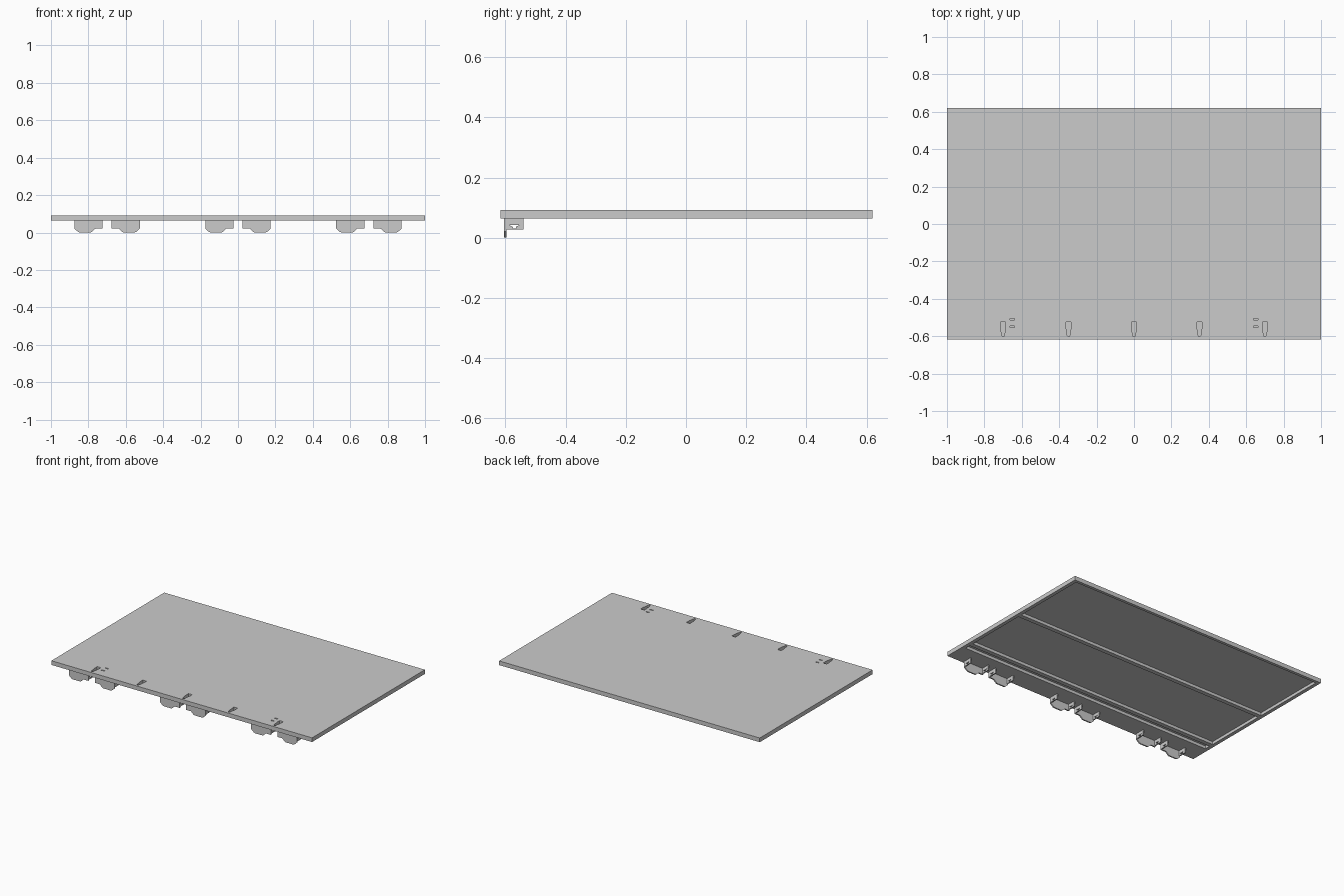
import bpy, bmesh

if "Cube" in bpy.data.objects:
    bpy.data.objects.remove(bpy.data.objects["Cube"])


def add_prism(bm, pts, axis, lo, hi):
    """Extrude a 2D outline between lo and hi along the given axis."""
    def place(p, h):
        return {'x': (h, p[0], p[1]), 'y': (p[0], h, p[1]), 'z': (p[0], p[1], h)}[axis]
    a = [bm.verts.new(place(p, lo)) for p in pts]
    b = [bm.verts.new(place(p, hi)) for p in pts]
    bm.faces.new(a)
    bm.faces.new(b)
    n = len(pts)
    for i in range(n):
        j = (i + 1) % n
        bm.faces.new((a[i], a[j], b[j], b[i]))


def rect(x0, x1, y0, y1):
    return [(x0, y0), (x1, y0), (x1, y1), (x0, y1)]


def make(name, prisms):
    bm = bmesh.new()
    for p in prisms:
        add_prism(bm, *p)
    bmesh.ops.recalc_face_normals(bm, faces=bm.faces)
    me = bpy.data.meshes.new(name)
    bm.to_mesh(me)
    bm.free()
    ob = bpy.data.objects.new(name, me)
    bpy.context.collection.objects.link(ob)
    return ob


def cut(ob, cutter):
    cutter.hide_render = True
    m = ob.modifiers.new("cut", 'BOOLEAN')
    m.operation, m.solver, m.object = 'DIFFERENCE', 'EXACT', cutter
    bpy.context.view_layer.objects.active = ob
    bpy.ops.object.modifier_apply(modifier=m.name)
    bpy.data.objects.remove(cutter)


BOTTOM, TOP = 0.063, 0.092

# Main panel, with keyholes and slits in the top and pockets underneath
panel = make("panel", [(rect(-1, 1, -0.617, 0.62), 'z', BOTTOM, TOP)])

cuts = []
for x in (-0.7, -0.35, 0, 0.35, 0.7):
    keyhole = [(-0.014, -0.523), (-0.014, -0.55), (-0.007, -0.595), (-0.003, -0.602),
               (0.003, -0.602), (0.007, -0.595), (0.014, -0.55), (0.014, -0.523)]
    cuts.append(([(x + px, py) for px, py in keyhole], 'z', TOP - 0.02, TOP + 0.02))
for x in (-0.65, 0.65):
    for y in (-0.51, -0.55):
        cuts.append((rect(x - 0.012, x + 0.012, y - 0.004, y + 0.004),
                     'z', TOP - 0.02, TOP + 0.02))
for y0, y1 in ((-0.47, -0.43), (-0.40, 0.04), (0.07, 0.60)):
    cuts.append((rect(-0.975, 0.975, y0, y1), 'z', BOTTOM - 0.02, BOTTOM + 0.02))
cut(panel, make("panel_cutter", cuts))

# Mounting brackets: stepped front plate with a flange at each end, in mirrored pairs
plate = [(0.025, BOTTOM), (0.025, 0.021), (0.062, 0.021), (0.083, 0.002), (0.09, 0),
         (0.145, 0), (0.155, 0.003), (0.175, 0.021), (0.175, BOTTOM)]
flange = [(-0.598, 0.027), (-0.54, 0.027), (-0.54, BOTTOM), (-0.598, BOTTOM)]
notch = [(-0.587, 0.042), (-0.575, 0.036), (-0.575, 0.031), (-0.565, 0.031),
         (-0.565, 0.036), (-0.553, 0.042)]
for label, centre in (("left", -0.7), ("middle", 0), ("right", 0.7)):
    for side, s in (("a", -1), ("b", 1)):
        name = f"bracket_{label}_{side}"
        outline = [(centre + s * x, z) for x, z in plate]
        make(name + "_plate", [(outline, 'y', -0.605, -0.596)])
        ends = []
        for x0, x1 in ((0.025, 0.033), (0.167, 0.175)):
            ends.append((flange, 'x', centre + s * x0, centre + s * x1))
        flanges = make(name + "_flanges", ends)
        cut(flanges, make("notch_cutter", [(notch, 'x', centre + s * 0.01,
                                            centre + s * 0.19)]))
